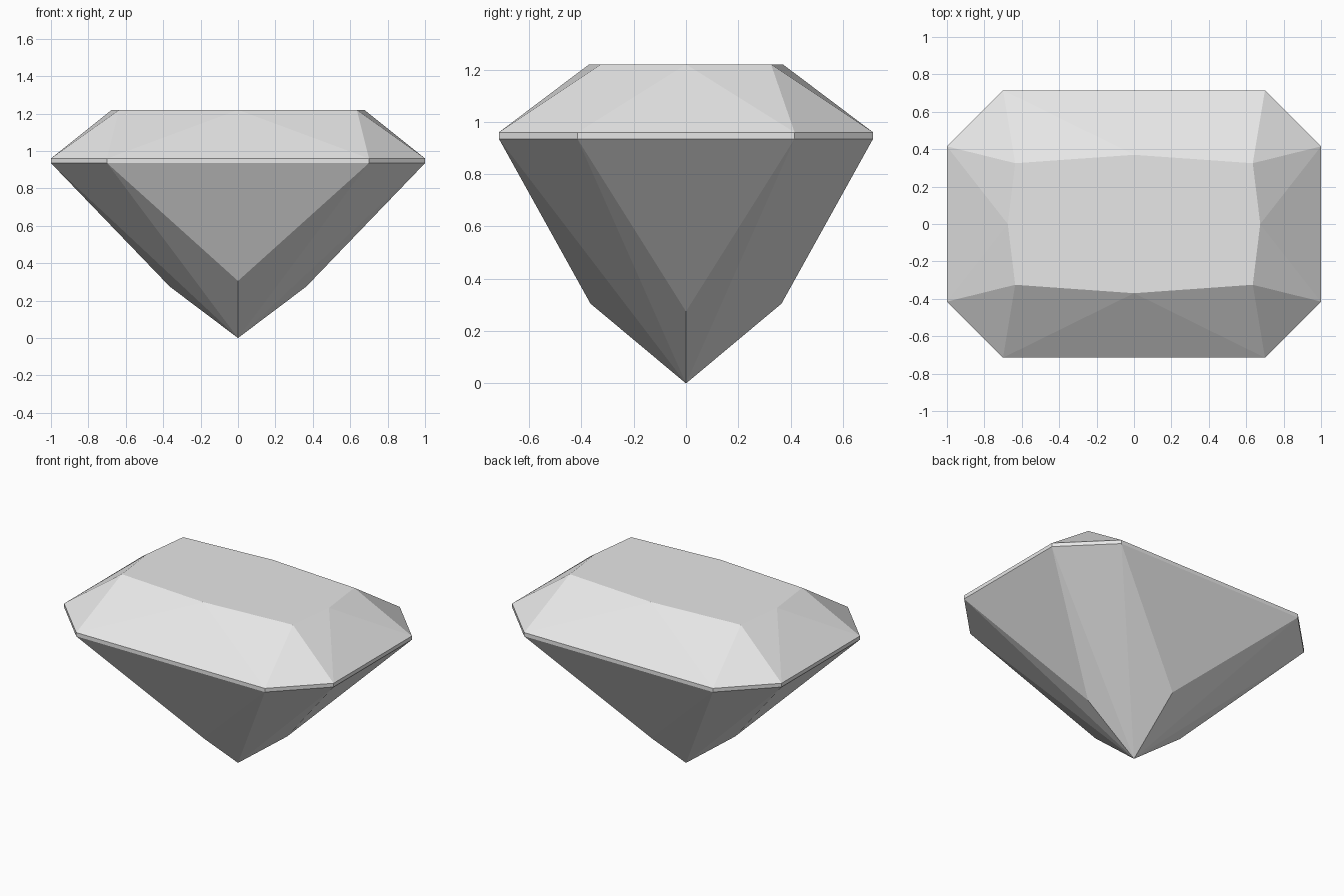
import bpy
import bmesh

cube = bpy.data.objects.get("Cube")
if cube:
    bpy.data.objects.remove(cube, do_unlink=True)

# Material
grey = bpy.data.materials.new("pale grey")
grey.use_nodes = True
colour = (0.8, 0.8, 0.8, 1)
grey.diffuse_color = colour
grey.node_tree.nodes["Principled BSDF"].inputs["Base Color"].default_value = colour

# Heights of the gem's levels
TABLE, GIRDLE_TOP, GIRDLE_LOW = 1.22, 0.96, 0.935
FRONT_KNEE, SIDE_KNEE = 0.305, 0.275

bm = bmesh.new()


def mirrored_ring(corner_points, z):
    """Mirror one quadrant's points into a counter-clockwise closed ring."""
    half = corner_points + [(-x, y) for x, y in reversed(corner_points)]
    full = half + [(x, -y) for x, y in reversed(half)]
    unique = list(dict.fromkeys((x + 0.0, y + 0.0) for x, y in full))
    return [bm.verts.new((x, y, z)) for x, y in unique]


outline = [(1, 0.415), (0.70, 0.715)]
upper = mirrored_ring(outline, GIRDLE_TOP)
lower = mirrored_ring(outline, GIRDLE_LOW)
# Table ring starts at the +x middle point and alternates middle, corner
table = mirrored_ring([(0.675, 0), (0.635, 0.325), (0, 0.37)], TABLE)
knees = [bm.verts.new(p) for p in (
    (0, 0.365, FRONT_KNEE), (-0.365, 0, SIDE_KNEE),
    (0, -0.365, FRONT_KNEE), (0.365, 0, SIDE_KNEE))]
tip = bm.verts.new((0, 0, 0))

bm.faces.new(table)
for i in range(8):
    j = (i + 1) % 8
    bm.faces.new((lower[i], lower[j], upper[j], upper[i]))      # girdle
    if i % 2 == 0:
        # Corner facets
        bm.faces.new((upper[i], upper[j], table[j]))
        bm.faces.new((lower[j], lower[i], tip))
    else:
        # Long and short side facets
        mid = table[j]
        bm.faces.new((upper[i], upper[j], mid))
        bm.faces.new((upper[i], mid, table[i]))
        bm.faces.new((upper[j], table[(j + 1) % 8], mid))
        knee = knees[i // 2]
        bm.faces.new((lower[j], lower[i], knee))
        bm.faces.new((lower[i], tip, knee))
        bm.faces.new((lower[j], knee, tip))

bmesh.ops.recalc_face_normals(bm, faces=bm.faces)
mesh = bpy.data.meshes.new("gemstone")
bm.to_mesh(mesh)
bm.free()
mesh.materials.append(grey)
gem = bpy.data.objects.new("gemstone", mesh)
bpy.context.collection.objects.link(gem)
